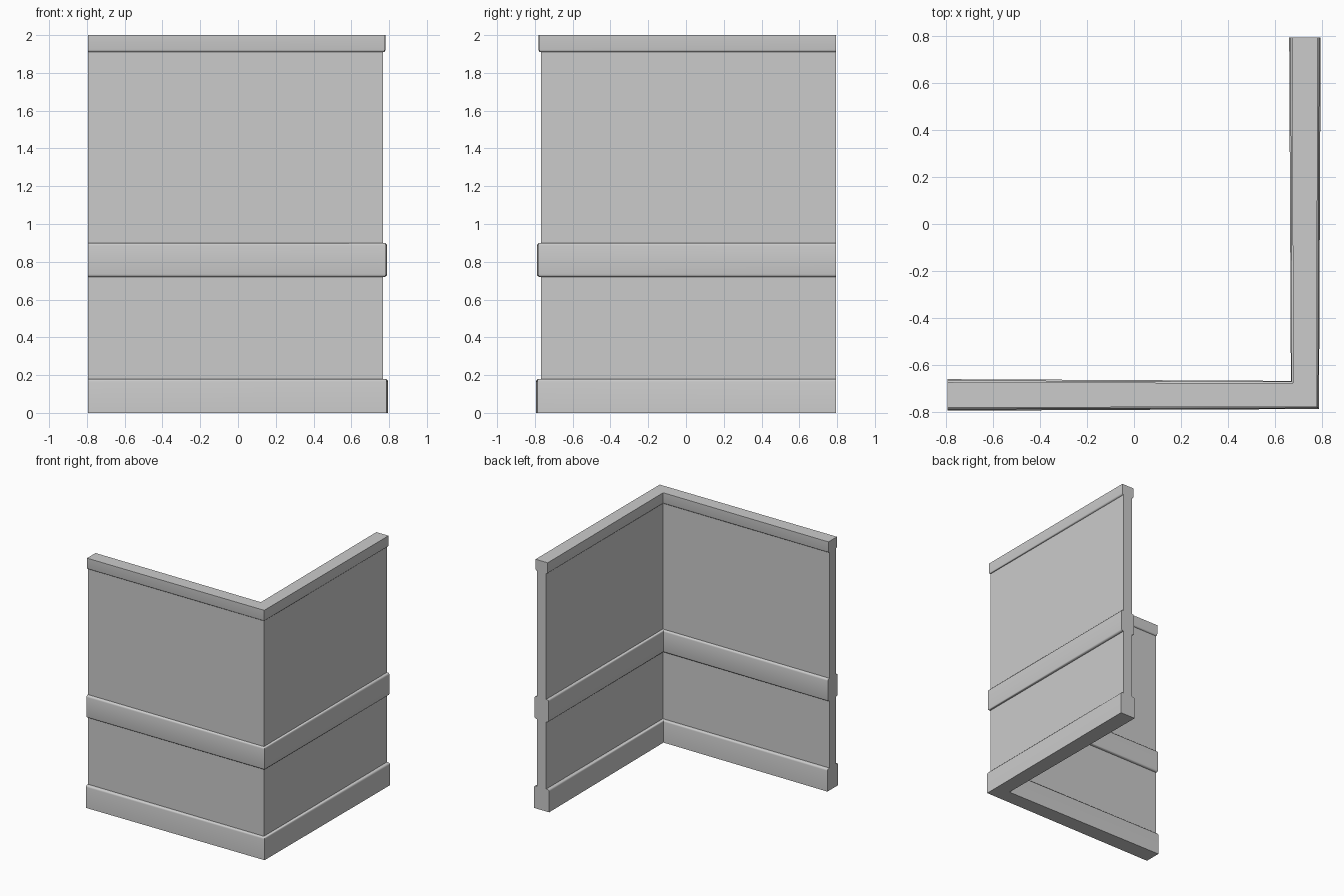
import bpy, bmesh
from math import sin, cos, pi, radians

if "Cube" in bpy.data.objects:
    bpy.data.objects.remove(bpy.data.objects["Cube"])

C = 0.727       # wall centre line distance from the origin
HALF = 0.041    # half thickness of the plain wall
END = 0.794     # where both wall wings stop
MITRE = 0.72    # mouldings stand out a little less at the corner
R = 0.014       # rounding of moulding edges
SEG = 3


def arc(d, z, upper):
    """Rounded edge of a moulding with depth d, ending at height z."""
    r = min(R, d)
    pts = []
    for i in range(SEG + 1):
        a = i / SEG * pi / 2
        if upper:
            pts.append((d - r + r * cos(a), z - r + r * sin(a)))
        else:
            pts.append((d - r + r * sin(a), z + r - r * cos(a)))
    if d > r:
        pts = pts + [(0, z)] if upper else [(0, z)] + pts
    return pts


# Half profile as (projection, height): skirting, chair rail, top cap
half = [(0.026, 0)] + arc(0.026, 0.18, True)
half += arc(0.021, 0.72, False) + arc(0.021, 0.90, True)
half += arc(0.013, 1.91, False) + [(0.013, 2.0)]

# Closed profile: outer side going up, inner side coming down
profile = [(1, d, z) for d, z in half] + [(-1, d, z) for d, z in reversed(half)]

# Sweep the profile along the L-shaped plan with a mitred corner
bm = bmesh.new()
rings = [[], [], []]
for side, d, z in profile:
    s = side * (HALF + d)
    m = side * (HALF + d * MITRE)
    rings[0].append(bm.verts.new((-END, -C - s, z)))
    rings[1].append(bm.verts.new((C + m, -C - m, z)))
    rings[2].append(bm.verts.new((C + s, END, z)))
n = len(profile)
for a, b in zip(rings, rings[1:]):
    for i in range(n):
        j = (i + 1) % n
        bm.faces.new((a[i], b[i], b[j], a[j]))
bm.faces.new(rings[0])
bm.faces.new(rings[2][::-1])
bmesh.ops.recalc_face_normals(bm, faces=bm.faces)

mesh = bpy.data.meshes.new("corner_wall")
bm.to_mesh(mesh)
bm.free()
wall = bpy.data.objects.new("corner_wall", mesh)
bpy.context.collection.objects.link(wall)

# Smooth only the rounded moulding edges
bpy.context.view_layer.objects.active = wall
wall.select_set(True)
bpy.ops.object.shade_smooth_by_angle(angle=radians(35))
